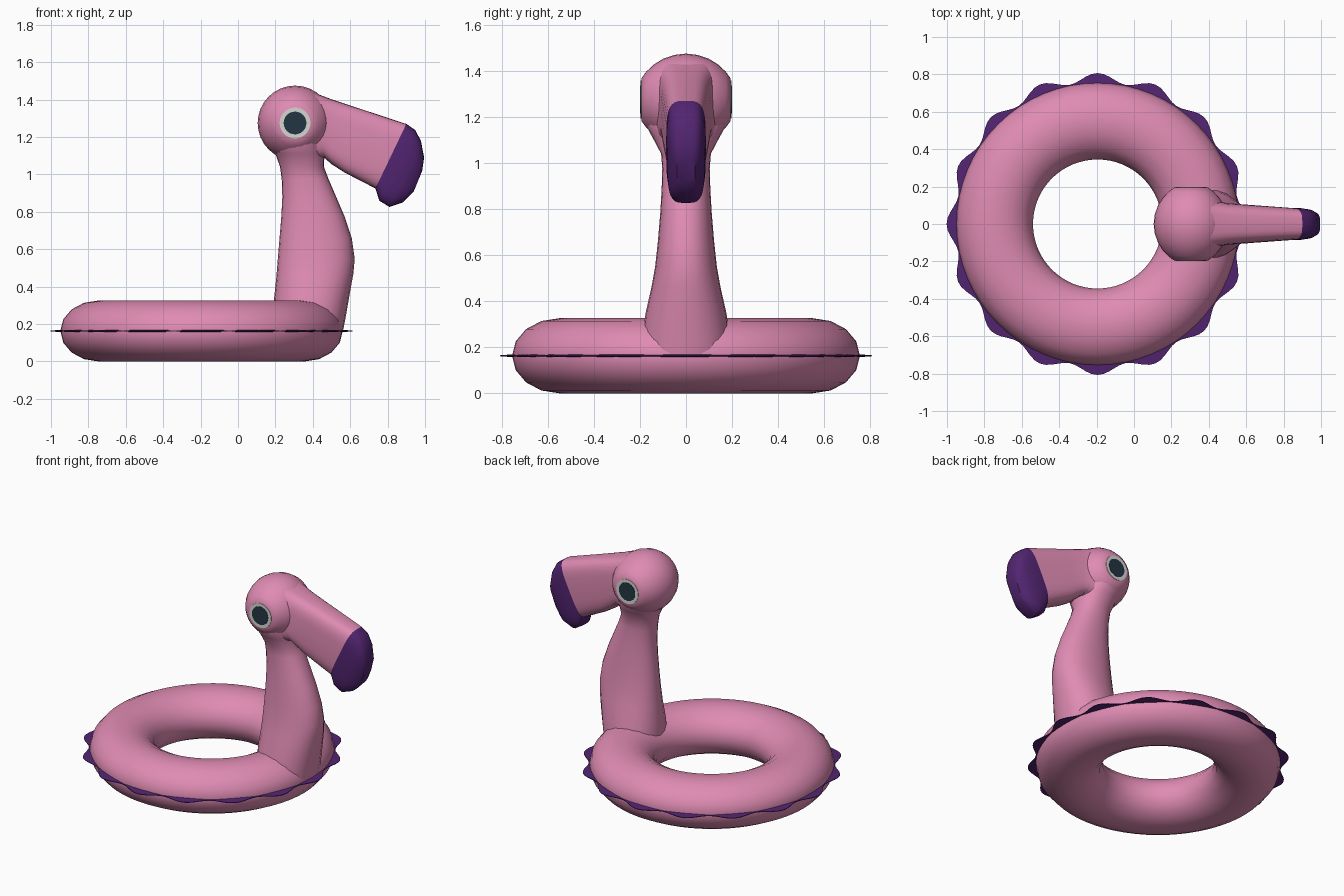
import bpy, bmesh, math

if "Cube" in bpy.data.objects:
    bpy.data.objects.remove(bpy.data.objects["Cube"])


def material(name, rgb):
    m = bpy.data.materials.new(name)
    m.diffuse_color = (*rgb, 1)
    m.use_nodes = True
    m.node_tree.nodes["Principled BSDF"].inputs["Base Color"].default_value = m.diffuse_color
    return m


PINK = material("pink", (0.74, 0.26, 0.45))
PURPLE = material("purple", (0.085, 0.018, 0.165))
PALE = material("pale grey", (0.66, 0.66, 0.64))
DARK = material("dark slate", (0.017, 0.035, 0.055))


def finish(name, bm, mat, angle=40):
    bmesh.ops.recalc_face_normals(bm, faces=bm.faces)
    me = bpy.data.meshes.new(name)
    bm.to_mesh(me)
    bm.free()
    me.materials.append(mat)
    ob = bpy.data.objects.new(name, me)
    bpy.context.collection.objects.link(ob)
    bpy.ops.object.select_all(action='DESELECT')
    ob.select_set(True)
    bpy.context.view_layer.objects.active = ob
    bpy.ops.object.shade_smooth_by_angle(angle=math.radians(angle))
    return ob


def skin(bm, rings, closed=False, caps=True):
    """Bridge a list of point rings into a tube."""
    rows = [[bm.verts.new(p) for p in r] for r in rings]
    n = len(rows[0])
    pairs = list(zip(rows, rows[1:])) + ([(rows[-1], rows[0])] if closed else [])
    for a, b in pairs:
        for i in range(n):
            j = (i + 1) % n
            bm.faces.new((a[i], a[j], b[j], b[i]))
    if caps and not closed:
        bm.faces.new(rows[0])
        bm.faces.new(rows[-1])


def loft(name, sections, mat, power=2.0, n=24, angle=40):
    """Sections: (x, z) of one edge, (x, z) of the other edge, half width in y."""
    e = 2 / power
    rings = []
    for (ax, az), (bx, bz), w in sections:
        ring = []
        for i in range(n):
            t = 2 * math.pi * i / n
            c, s = math.cos(t), math.sin(t)
            c = math.copysign(abs(c) ** e, c)
            s = math.copysign(abs(s) ** e, s)
            ring.append(((ax + bx) / 2 + c * (bx - ax) / 2, s * w,
                         (az + bz) / 2 + c * (bz - az) / 2))
        rings.append(ring)
    bm = bmesh.new()
    skin(bm, rings)
    return finish(name, bm, mat, angle)


CX, CZ = -0.195, 0.163

# Inflated ring
rings = []
for i in range(64):
    a = 2 * math.pi * i / 64
    ring = []
    for k in range(16):
        t = 2 * math.pi * k / 16
        r = 0.55 + 0.205 * math.cos(t)
        ring.append((CX + r * math.cos(a), r * math.sin(a), CZ + 0.163 * math.sin(t)))
    rings.append(ring)
bm = bmesh.new()
skin(bm, rings, closed=True)
finish("swim_ring", bm, PINK, 60)

# Scalloped frill around the seam
rings = []
for i in range(160):
    a = 2 * math.pi * i / 160
    r = 0.783 + 0.024 * math.cos(16 * a)
    rings.append([(CX + q * math.cos(a), q * math.sin(a), CZ + h)
                  for q, h in ((0.73, -0.008), (r, -0.002), (r, 0.002), (0.73, 0.008))])
bm = bmesh.new()
skin(bm, rings, closed=True)
finish("frill", bm, PURPLE)

# Neck, flaring at the base and into the head
loft("neck", [
    ((0.19, 0.17), (0.563, 0.17), 0.20),
    ((0.19, 0.25), (0.578, 0.25), 0.19),
    ((0.193, 0.34), (0.597, 0.36), 0.175),
    ((0.205, 0.45), (0.617, 0.47), 0.15),
    ((0.213, 0.55), (0.624, 0.55), 0.134),
    ((0.222, 0.66), (0.608, 0.66), 0.122),
    ((0.232, 0.78), (0.568, 0.78), 0.112),
    ((0.237, 0.88), (0.525, 0.88), 0.106),
    ((0.234, 0.97), (0.482, 0.98), 0.103),
    ((0.225, 1.04), (0.460, 1.04), 0.108),
    ((0.200, 1.11), (0.462, 1.11), 0.145),
    ((0.160, 1.17), (0.460, 1.17), 0.178),
    ((0.150, 1.24), (0.450, 1.24), 0.185),
], PINK, power=2.2, angle=60)

# Head: ball turned about y, flattened at the eyes
HX, HZ = 0.305, 1.275
rings = []
for y, r in ((-0.194, 0.092), (-0.172, 0.122), (-0.14, 0.152), (-0.1, 0.177), (-0.05, 0.194), (0, 0.2),
             (0.05, 0.194), (0.1, 0.177), (0.14, 0.152), (0.172, 0.122), (0.194, 0.092)):
    rings.append([(HX + r * math.cos(2 * math.pi * i / 32), y,
                   HZ + r * math.sin(2 * math.pi * i / 32)) for i in range(32)])
bm = bmesh.new()
skin(bm, rings)
finish("head", bm, PINK, 60)

# Beak and its dark tip
loft("beak", [
    ((0.36, 1.455), (0.40, 1.08), 0.14),
    ((0.43, 1.428), (0.46, 1.09), 0.122),
    ((0.50, 1.402), (0.50, 1.055), 0.111),
    ((0.62, 1.362), (0.57, 1.01), 0.104),
    ((0.90, 1.270), (0.735, 0.925), 0.086),
], PINK, power=3.6, n=32)
loft("beak_tip", [
    ((0.90, 1.270), (0.735, 0.925), 0.086),
    ((0.947, 1.238), (0.755, 0.86), 0.086),
    ((0.978, 1.180), (0.81, 0.826), 0.080),
    ((0.995, 1.090), (0.88, 0.85), 0.064),
    ((0.985, 1.020), (0.94, 0.91), 0.040),
], PURPLE, power=3.6, n=32)

# Eyes: thin pale disc with a dark disc on top, both sides
for side, s in (("right", -1), ("left", 1)):
    for part, r, y0, y1, mat in (("eye_white", 0.083, 0.192, 0.197, PALE),
                                 ("pupil", 0.061, 0.195, 0.199, DARK)):
        bm = bmesh.new()
        skin(bm, [[(HX + r * math.cos(2 * math.pi * i / 24), s * y,
                    HZ + r * math.sin(2 * math.pi * i / 24)) for i in range(24)]
                  for y in (y0, y1)])
        finish(f"{side}_{part}", bm, mat)
